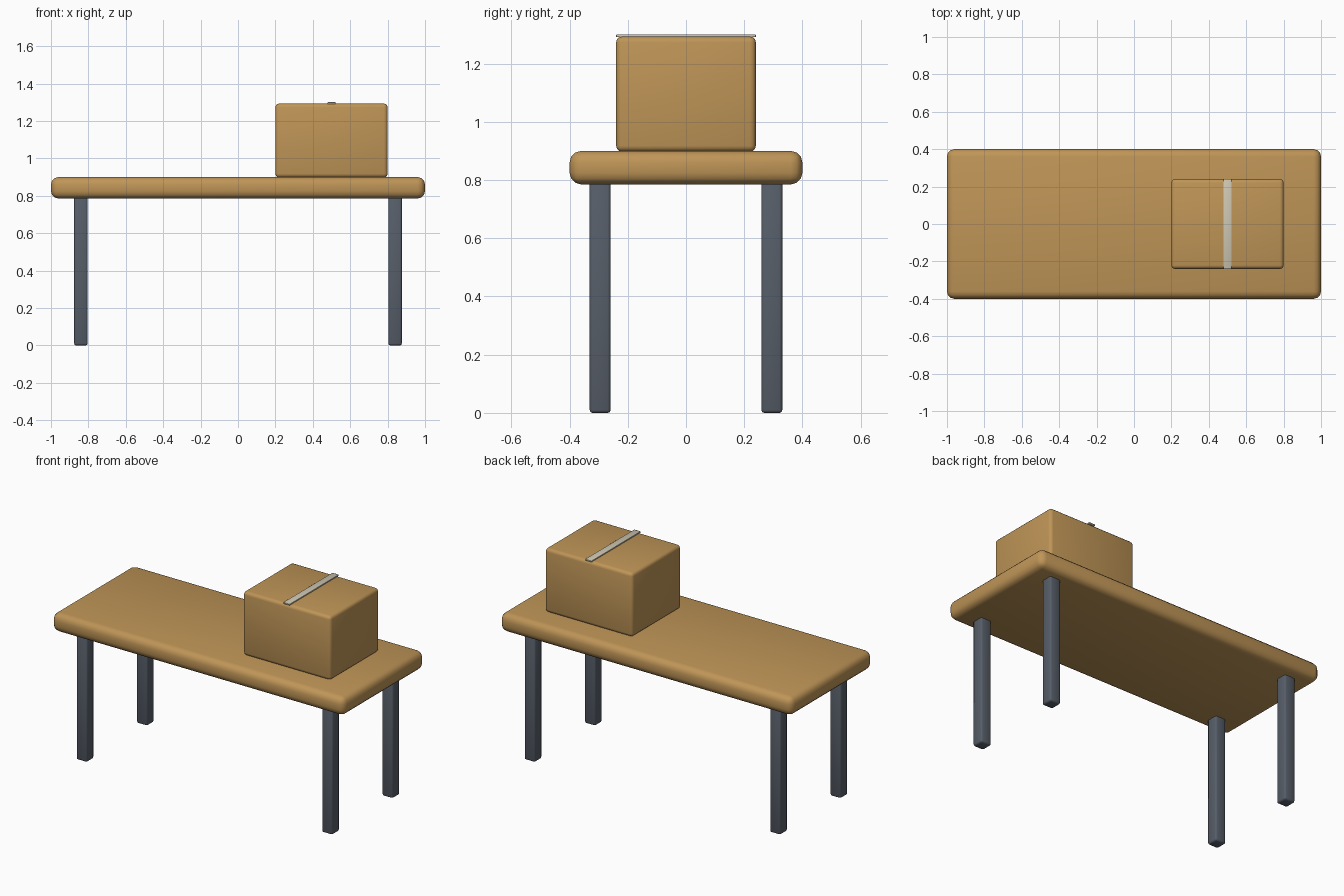
import bpy

old = bpy.data.objects.get("Cube")
if old:
    bpy.data.objects.remove(old, do_unlink=True)


def material(name, color):
    mat = bpy.data.materials.new(name)
    mat.use_nodes = True
    mat.diffuse_color = (*color, 1)
    mat.node_tree.nodes["Principled BSDF"].inputs["Base Color"].default_value = (*color, 1)
    return mat


def block(name, low, high, mat, bevel=0, segments=3):
    """Rounded, smooth-shaded block spanning two opposite corners."""
    center = [(a + b) / 2 for a, b in zip(low, high)]
    bpy.ops.mesh.primitive_cube_add(size=1, location=center)
    obj = bpy.context.object
    obj.name = name
    obj.scale = [b - a for a, b in zip(low, high)]
    bpy.ops.object.transform_apply(location=False, rotation=False, scale=True)
    obj.data.materials.append(mat)
    if bevel:
        mod = obj.modifiers.new("Rounded edges", "BEVEL")
        mod.width = bevel
        mod.segments = segments
        bpy.ops.object.shade_smooth()
    return obj


cardboard = material("warm tan", (0.52, 0.30, 0.095))
steel = material("slate grey", (0.095, 0.112, 0.14))
tape = material("pale tape", (0.62, 0.57, 0.45))

# Table top
block("table_top", (-1, -0.4, 0.785), (1, 0.4, 0.9), cardboard, 0.04)

# Four legs, reaching slightly into the top
for side, sx in (("right", -1), ("left", 1)):
    for end, sy in (("front", -1), ("back", 1)):
        x, y = sx * 0.84, sy * 0.295
        block(f"{end}_{side}_leg", (x - 0.036, y - 0.036, 0),
              (x + 0.036, y + 0.036, 0.8), steel, 0.01, 2)

# Closed carton with a tape strip over its lid
block("carton", (0.2, -0.24, 0.898), (0.8, 0.24, 1.293), cardboard, 0.02)
block("tape_strip", (0.478, -0.24, 1.291), (0.522, 0.24, 1.3), tape, 0.002, 2)
